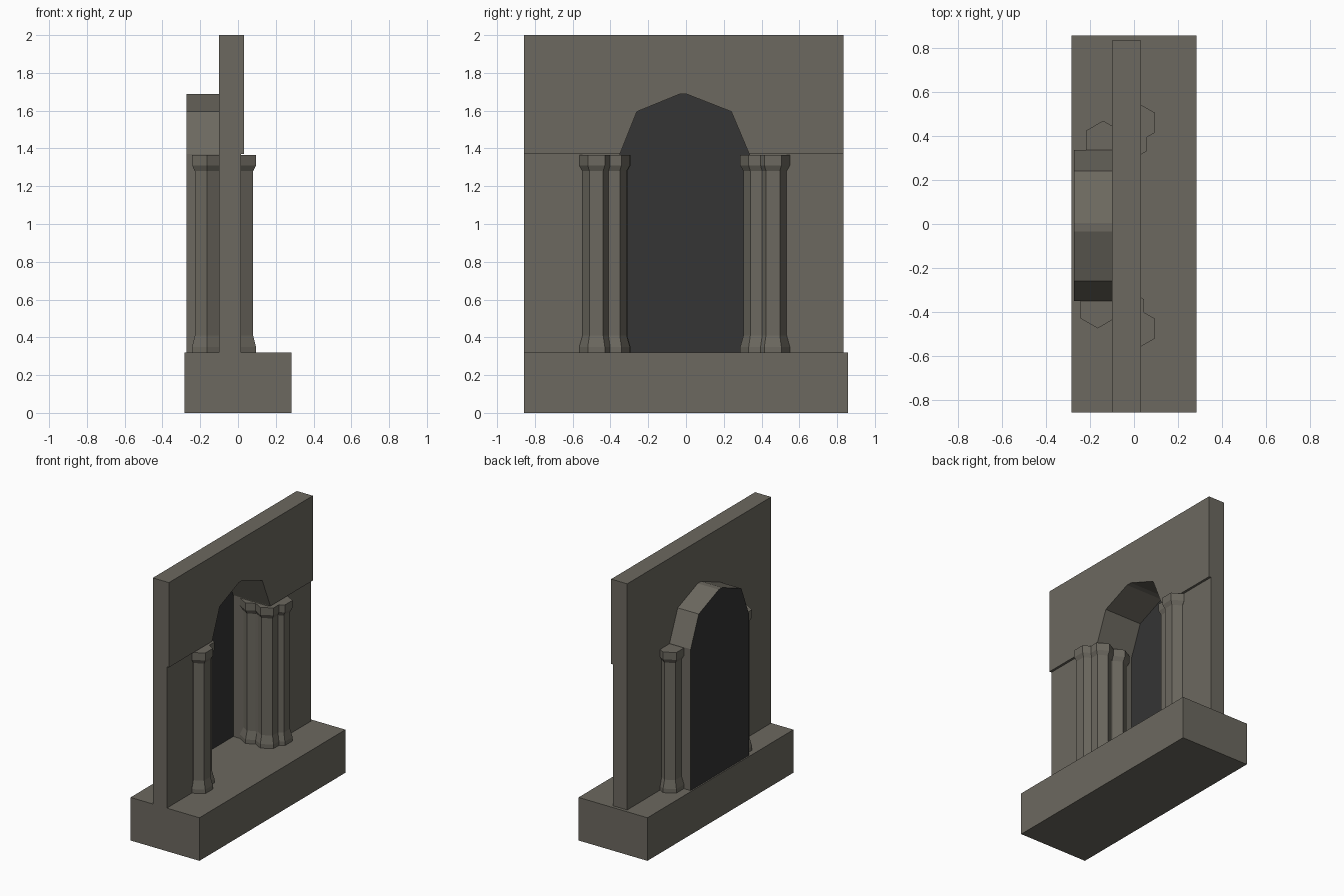
import bpy, bmesh
from math import sin, cos, pi

if "Cube" in bpy.data.objects:
    bpy.data.objects.remove(bpy.data.objects["Cube"])


def material(name, col):
    m = bpy.data.materials.new(name)
    m.diffuse_color = (*col, 1)
    m.use_nodes = True
    m.node_tree.nodes["Principled BSDF"].inputs["Base Color"].default_value = m.diffuse_color
    return m


STONE = material("stone", (0.15, 0.14, 0.115))
DARK = material("dark_panel", (0.035, 0.035, 0.035))


def finish(name, bm, mat, solid=True):
    if solid:
        bmesh.ops.recalc_face_normals(bm, faces=bm.faces)
    me = bpy.data.meshes.new(name)
    bm.to_mesh(me)
    bm.free()
    me.materials.append(mat)
    ob = bpy.data.objects.new(name, me)
    bpy.context.collection.objects.link(ob)
    return ob


def prism(name, outline, x0, x1, mat=STONE):
    """Extrude a (y, z) outline along x."""
    bm = bmesh.new()
    face = bm.faces.new([bm.verts.new((x0, y, z)) for y, z in outline])
    ext = bmesh.ops.extrude_face_region(bm, geom=[face])["geom"]
    moved = [v for v in ext if isinstance(v, bmesh.types.BMVert)]
    bmesh.ops.translate(bm, verts=moved, vec=(x1 - x0, 0, 0))
    return finish(name, bm, mat)


def rect(y0, y1, z0, z1):
    return [(y0, z0), (y1, z0), (y1, z1), (y0, z1)]


def column(name, x, y):
    """Hexagonal shaft with flared foot and capital."""
    profile = [(0.32, 0.09), (0.35, 0.09), (0.41, 0.073),
               (1.28, 0.073), (1.31, 0.09), (1.365, 0.09)]
    bm = bmesh.new()
    rings = [[bm.verts.new((x + r * sin(k * pi / 3), y + r * cos(k * pi / 3), z))
              for k in range(6)] for z, r in profile]
    for a, b in zip(rings, rings[1:]):
        for k in range(6):
            n = (k + 1) % 6
            bm.faces.new((a[k], a[n], b[n], b[k]))
    bm.faces.new(rings[0])
    bm.faces.new(rings[-1])
    return finish(name, bm, STONE)


BACK, SPRING, FLOOR = -0.10, 1.37, 0.32
ARCH = [(-0.35, SPRING), (-0.26, 1.595), (-0.035, 1.687),
        (0.005, 1.687), (0.24, 1.595), (0.335, SPRING)]

# Plinth
prism("base", rect(-0.857, 0.857, 0, FLOOR), -0.283, 0.283)

# Wall: thinner jambs below, thicker arched panel above
prism("jamb_left", rect(-0.857, -0.35, FLOOR, SPRING), BACK, 0.015)
prism("jamb_right", rect(0.335, 0.833, FLOOR, SPRING), BACK, 0.015)
prism("arched_wall", [(-0.857, SPRING)] + ARCH +
      [(0.833, SPRING), (0.833, 2.0), (-0.857, 2.0)], BACK, 0.032)

# Niche shell behind the wall
niche = [(-0.35, FLOOR)] + ARCH + [(0.335, FLOOR)]
bm = bmesh.new()
rows = [[bm.verts.new((x, y, z)) for y, z in niche] for x in (-0.273, BACK)]
for i in range(len(niche) - 1):
    bm.faces.new((rows[0][i], rows[1][i], rows[1][i + 1], rows[0][i + 1]))
finish("niche_shell", bm, STONE, solid=False)

# Dark panel closing the niche
bm = bmesh.new()
bm.faces.new([bm.verts.new((-0.273, y, z)) for y, z in reversed(niche)])
finish("niche_panel", bm, DARK, solid=False)

# Clustered columns on each side of the opening
for side, spots in {"left": [(0.017, -0.475), (-0.032, -0.387), (-0.165, -0.384)],
                    "right": [(0.017, 0.46), (-0.018, 0.377), (-0.14, 0.379)]}.items():
    for place, (x, y) in zip(("front", "middle", "rear"), spots):
        column(f"{side}_{place}_column", x, y)
